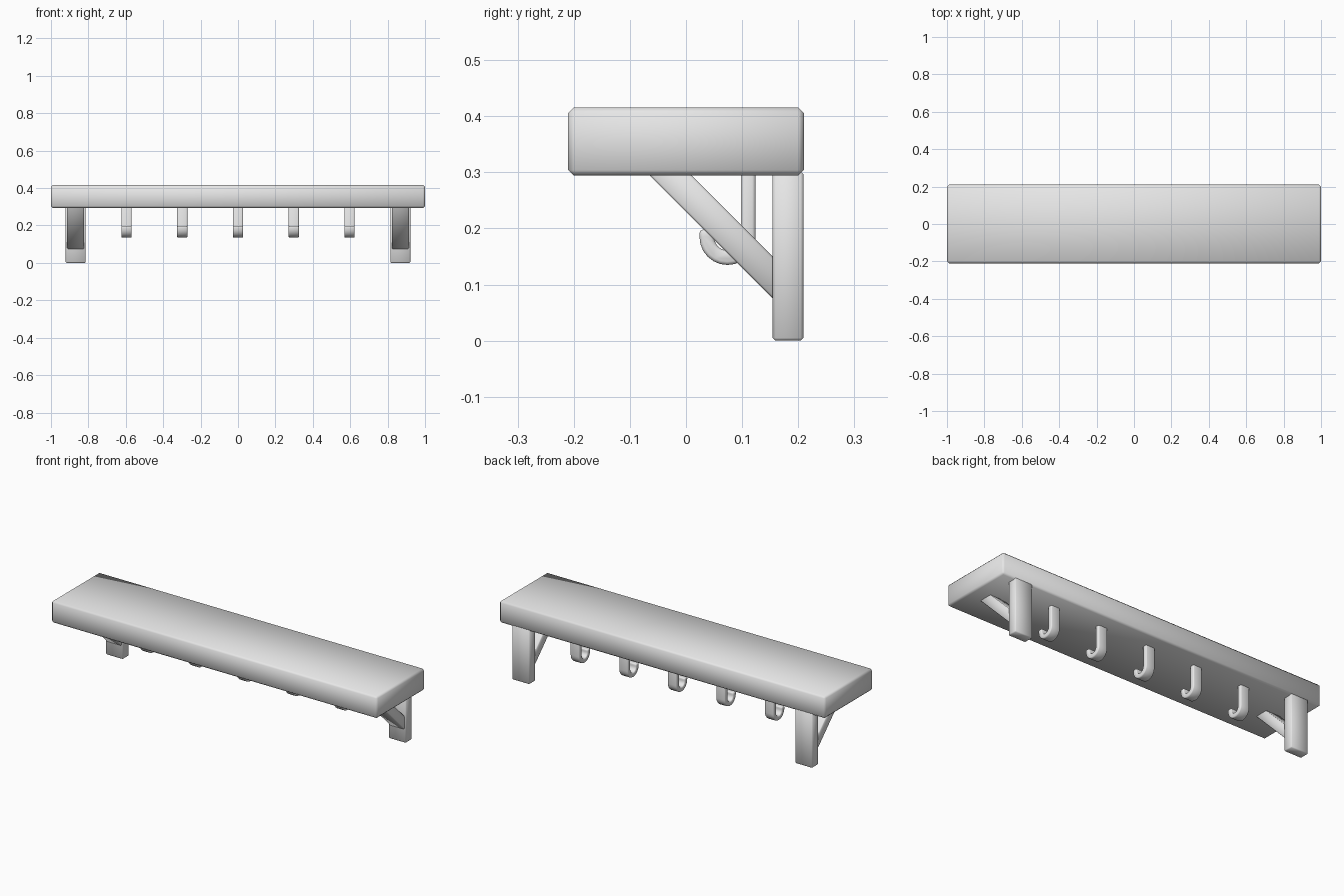
import bpy
import bmesh
import math
from mathutils import Matrix

cube = bpy.data.objects.get("Cube")
if cube:
    bpy.data.objects.remove(cube, do_unlink=True)

GREY = (0.8, 0.8, 0.8, 1.0)
grey = bpy.data.materials.new("plain_grey")
grey.use_nodes = True
grey.diffuse_color = GREY
grey.node_tree.nodes["Principled BSDF"].inputs["Base Color"].default_value = GREY


def finish(name, bm, bevel, segments=1):
    """Turn a bmesh into a bevelled, smooth-shaded object."""
    bmesh.ops.recalc_face_normals(bm, faces=bm.faces[:])
    mesh = bpy.data.meshes.new(name)
    bm.to_mesh(mesh)
    bm.free()
    mesh.materials.append(grey)
    obj = bpy.data.objects.new(name, mesh)
    bpy.context.collection.objects.link(obj)
    mod = obj.modifiers.new("soft_edges", 'BEVEL')
    mod.width = bevel
    mod.segments = segments
    mod.limit_method = 'ANGLE'
    mod.angle_limit = math.radians(40)
    bpy.ops.object.select_all(action='DESELECT')
    obj.select_set(True)
    bpy.context.view_layer.objects.active = obj
    bpy.ops.object.modifier_apply(modifier=mod.name)
    bpy.ops.object.shade_smooth_by_angle(angle=math.radians(50))
    return obj


def box(name, centre, size, bevel, tilt=0.0):
    bm = bmesh.new()
    place = (Matrix.Translation(centre) @ Matrix.Rotation(tilt, 4, 'X')
             @ Matrix.Diagonal((*size, 1.0)))
    bmesh.ops.create_cube(bm, size=1.0, matrix=place)
    return finish(name, bm, bevel)


def hook(name, x, width=0.055):
    """J-shaped strip: stem at the back, open end at the front."""
    cy, cz, outer, inner = 0.074, 0.185, 0.05, 0.024
    stem_top, tip_top, steps = 0.305, 0.198, 12

    def arc(radius):
        return [(cy + radius * math.cos(a), cz - radius * math.sin(a))
                for a in (math.pi * i / steps for i in range(steps + 1))]

    outline = [(cy + outer, stem_top)] + arc(outer) + [(cy - outer, tip_top)]
    outline += [(cy - inner, tip_top)] + arc(inner)[::-1] + [(cy + inner, stem_top)]
    bm = bmesh.new()
    face = bm.faces.new([bm.verts.new((x - width / 2, y, z)) for y, z in outline])
    side = bmesh.ops.extrude_face_region(bm, geom=[face])["geom"]
    bmesh.ops.translate(bm, vec=(width, 0, 0),
                        verts=[v for v in side if isinstance(v, bmesh.types.BMVert)])
    return finish(name, bm, 0.006, 2)


# Shelf board
box("shelf_board", (0, 0, 0.355), (2.0, 0.42, 0.122), 0.01)

# Wall posts and diagonal braces
for side, sign in (("left", 1), ("right", -1)):
    x = sign * 0.868
    box(side + "_post", (x, 0.182, 0.151), (0.107, 0.055, 0.302), 0.005)
    box(side + "_brace", (x, 0.061, 0.206), (0.09, 0.336, 0.053), 0.004,
        -math.pi / 4)

# Row of hooks
for i in range(5):
    hook("hook_%d" % (i + 1), (i - 2) * 0.298)
